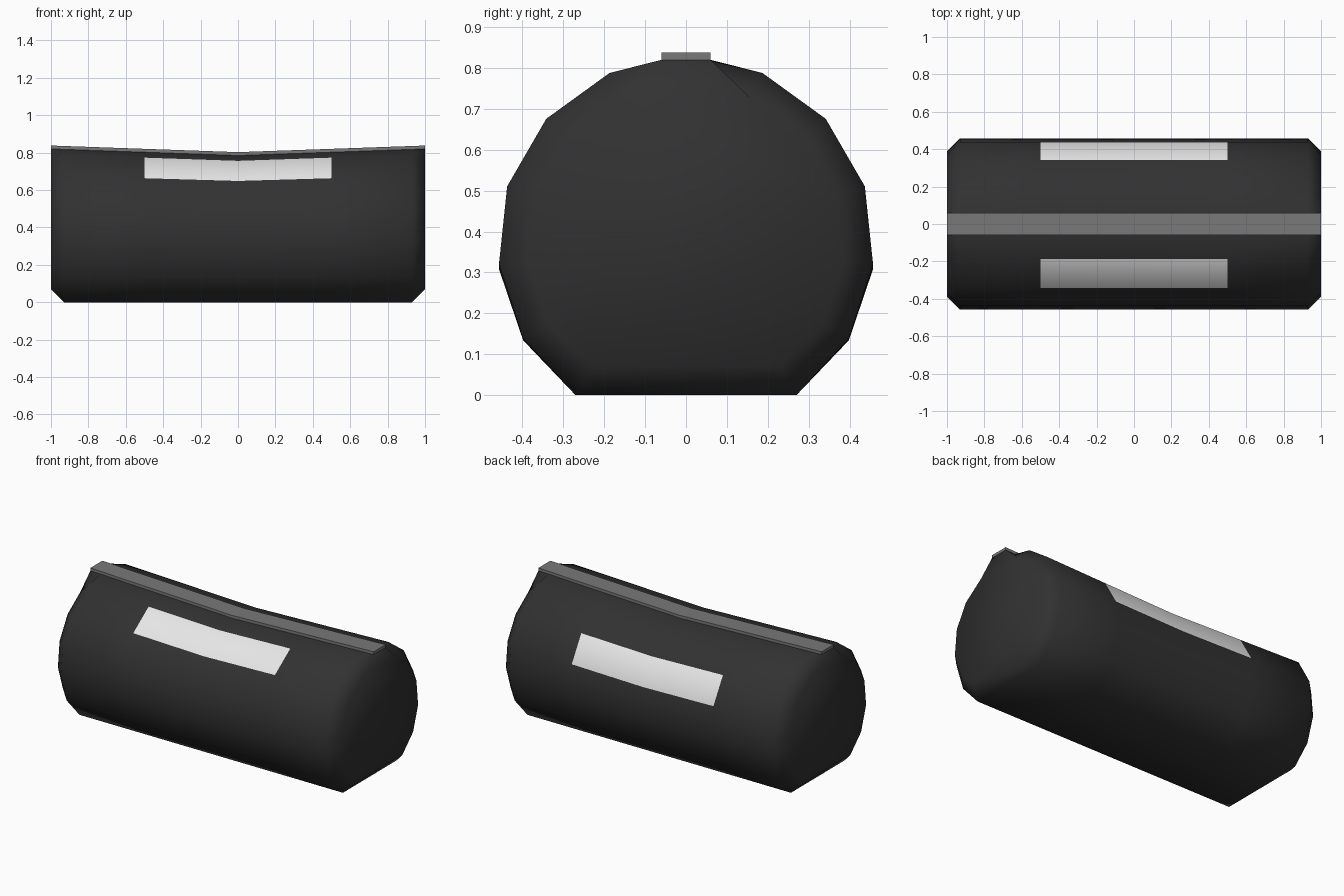
import bpy, bmesh, math

if "Cube" in bpy.data.objects:
    bpy.data.objects.remove(bpy.data.objects["Cube"])

CENTRE, RADIUS, BEVEL = 0.37, 0.46, 0.07


def material(name, value):
    m = bpy.data.materials.new(name)
    m.diffuse_color = (value, value, value, 1)
    m.use_nodes = True
    m.node_tree.nodes["Principled BSDF"].inputs["Base Color"].default_value = m.diffuse_color
    return m


black = material("black", 0.031)
white = material("white", 0.8)
grey = material("grey", 0.19)


def make_object(name, bm, mats, smooth):
    bmesh.ops.recalc_face_normals(bm, faces=bm.faces)
    me = bpy.data.meshes.new(name)
    bm.to_mesh(me)
    bm.free()
    for m in mats:
        me.materials.append(m)
    for p in me.polygons:
        p.use_smooth = smooth
    ob = bpy.data.objects.new(name, me)
    bpy.context.collection.objects.link(ob)
    return ob


def sag(x):
    # the top dips linearly towards the middle
    return 1 - 0.043 * (1 - abs(x))


# Half profile: narrow flat top, then the vertices of a 15-sided circle cut at z = 0
half = [(0.06, 0.82)]
for i in range(1, 7):
    a = math.radians(24 * i)
    half.append((RADIUS * math.sin(a), max(0, CENTRE + RADIUS * math.cos(a))))
profile = half + [(-y, z) for y, z in reversed(half)]


def section(x):
    pts = []
    for y, z in profile:
        if abs(x) == 1 and z < 0.81:      # bevelled end, except under the strip
            k = 0.847
            y, z = y * k, max(BEVEL, CENTRE + (z - CENTRE) * k)
        pts.append((x, y, z * sag(x)))
    return pts


# Body: lofted sections, with light panels on one face of each side
bm = bmesh.new()
stations = [-1, -0.93, -0.5, 0, 0.5, 0.93, 1]
rings = [[bm.verts.new(p) for p in section(x)] for x in stations]
n = len(profile)
for s, (a, b) in enumerate(zip(rings, rings[1:])):
    for i in range(n):
        j = (i + 1) % n
        f = bm.faces.new((a[i], a[j], b[j], b[i]))
        # back panel sits one facet lower than the front panel
        if s in (2, 3) and i in (2, n - 3):
            f.material_index = 1
bm.faces.new(rings[0])
bm.faces.new(rings[-1])
# front panel belongs on the facet nearest the top
bm.faces.ensure_lookup_table()
for f in bm.faces:
    c = f.calc_center_median()
    if abs(c.x) < 0.4:
        front = c.y < 0 and -0.30 < c.y < -0.2 and c.z > 0.6
        back = 0.37 < c.y < 0.41 and c.z > 0.5
        f.material_index = 1 if front or back else 0
make_object("body", bm, [black, white], True)

# Raised strip along the top
bm = bmesh.new()
rows = []
for x in (-1, 0, 1):
    z = 0.82 * sag(x)
    rows.append([bm.verts.new((x, y, z + h)) for y, h in
                 ((-0.06, 0), (-0.06, 0.018), (0.06, 0.018), (0.06, 0))])
for a, b in zip(rows, rows[1:]):
    for i in range(3):
        bm.faces.new((a[i], a[i + 1], b[i + 1], b[i]))
bm.faces.new(rows[0])
bm.faces.new(rows[-1])
make_object("top_strip", bm, [grey], False)
